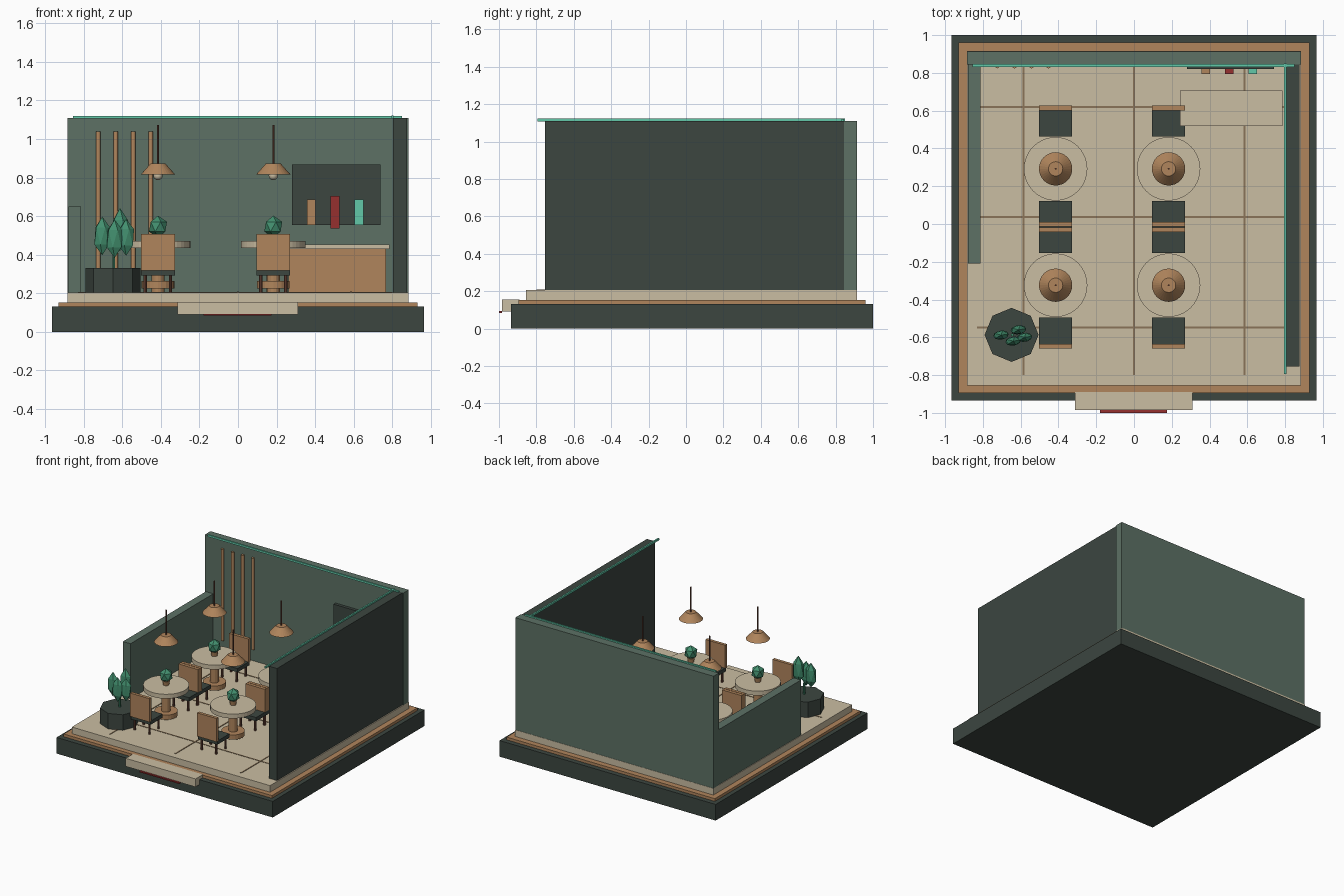
import bpy, math

old = bpy.data.objects.get("Cube")
if old:
    bpy.data.objects.remove(old, do_unlink=True)


def material(name, code):
    """Flat material from an sRGB hex string."""
    rgb = [int(code[i:i + 2], 16) / 255 for i in (0, 2, 4)]
    col = [c / 12.92 if c < 0.04045 else ((c + 0.055) / 1.055) ** 2.4 for c in rgb] + [1]
    m = bpy.data.materials.new(name)
    m.use_nodes = True
    m.diffuse_color = col
    m.node_tree.nodes["Principled BSDF"].inputs["Base Color"].default_value = col
    return m


DARK = material("charcoal green", "3C4640")
GREEN = material("wall green", "5D7165")
CREAM = material("cream stone", "CABDA2")
COPPER = material("copper wood", "B0855C")
BROWN = material("dark brown", "70483A")
JOINT = material("floor joint", "8A7459")
MINT = material("mint glow", "62C9A9")
RED = material("deep red", "96302F")
LEAF = material("leaf green", "43906F")


def finish(name, mat):
    o = bpy.context.object
    o.name = name
    o.data.materials.append(mat)
    return o


def box(name, mat, x0, x1, y0, y1, z0, z1):
    bpy.ops.mesh.primitive_cube_add(size=1, location=((x0 + x1) / 2, (y0 + y1) / 2, (z0 + z1) / 2))
    o = finish(name, mat)
    o.scale = (x1 - x0, y1 - y0, z1 - z0)
    return o


def cone(name, mat, x, y, z0, z1, r0, r1=None, sides=24, turn=0):
    bpy.ops.mesh.primitive_cone_add(vertices=sides, radius1=r0, radius2=r0 if r1 is None else r1,
                                    depth=z1 - z0, location=(x, y, (z0 + z1) / 2), rotation=(0, 0, turn))
    return finish(name, mat)


def gem(name, mat, x, y, z, sx, sy, sz, turn=0):
    bpy.ops.mesh.primitive_ico_sphere_add(subdivisions=1, radius=1, location=(x, y, z), rotation=(0, 0, turn))
    o = finish(name, mat)
    o.scale = (sx, sy, sz)
    return o


FLOOR = 0.205

# Stepped platform
box("base_plinth", DARK, -0.965, 0.965, -0.935, 1.0, 0, 0.13)
box("copper_trim", COPPER, -0.93, 0.93, -0.895, 0.96, 0.13, 0.152)
box("floor_slab", CREAM, -0.885, 0.885, -0.855, 0.915, 0.152, FLOOR)
box("entry_step", CREAM, -0.313, 0.31, -0.985, -0.89, 0.09, 0.155)
box("step_strip", RED, -0.18, 0.175, -1.0, -0.983, 0.084, 0.093)

# Floor joints
for v in (-0.585, 0, 0.585):
    box("floor_joint_long", JOINT, v - 0.005, v + 0.005, -0.8, 0.83, FLOOR, FLOOR + 0.003)
for v in (-0.547, 0.037, 0.62):
    box("floor_joint_cross", JOINT, -0.83, 0.8, v - 0.005, v + 0.005, FLOOR, FLOOR + 0.0025)

# Walls and glowing edge strips
box("back_wall", GREEN, -0.885, 0.885, 0.845, 0.913, FLOOR, 1.11)
box("left_wall", DARK, 0.805, 0.877, -0.755, 0.846, FLOOR, 1.11)
box("low_wall", GREEN, -0.88, -0.813, -0.21, 0.845, FLOOR, 0.65)
box("back_light_strip", MINT, -0.855, 0.85, 0.832, 0.846, 1.105, 1.12)
box("side_light_strip", MINT, 0.795, 0.807, -0.795, 0.85, 1.107, 1.122)

# Wall slats
for i in range(4):
    cone("wall_slat", COPPER, -0.724 + 0.0907 * i, 0.836, 0.3, 1.04, 0.012, sides=12)

# Display board with three bright panels
box("display_board", DARK, 0.28, 0.74, 0.82, 0.846, 0.553, 0.868)
for x, mat, low, high in ((0.38, COPPER, 0.553, 0.687), (0.504, RED, 0.535, 0.703), (0.628, MINT, 0.553, 0.687)):
    box("display_panel", mat, x - 0.023, x + 0.023, 0.793, 0.821, low, high)

# Service counter
box("counter_body", COPPER, 0.262, 0.767, 0.54, 0.69, FLOOR, 0.43)
box("counter_top", CREAM, 0.243, 0.785, 0.52, 0.706, 0.43, 0.453)


def chair(x, y, side):
    """Chair on the given y side of a table centred at x, y."""
    def part(name, mat, hw, near, far, z0, z1):
        a, b = sorted((y + side * near, y + side * far))
        box(name, mat, x - hw, x + hw, a, b, z0, z1)
    part("chair_seat", DARK, 0.087, 0.17, 0.325, 0.292, 0.322)
    part("chair_back", COPPER, 0.087, 0.31, 0.335, 0.318, 0.507)
    for dx in (-0.065, 0.065):
        for d in (0.19, 0.305):
            cone("chair_leg", BROWN, x + dx, y + side * d, FLOOR, 0.295, 0.009, sides=8)


# Dining sets with hanging lamps
for x in (-0.415, 0.183):
    for y in (0.292, -0.324):
        cone("table_foot", COPPER, x, y, 0.225, 0.263, 0.085)
        cone("table_post", COPPER, x, y, FLOOR, 0.44, 0.034, sides=16)
        cone("table_top", CREAM, x, y, 0.435, 0.47, 0.168, sides=40)
        cone("table_pot", COPPER, x, y, 0.47, 0.505, 0.022, 0.028, sides=12)
        gem("table_plant", LEAF, x, y, 0.545, 0.052, 0.052, 0.057)
        for side in (-1, 1):
            chair(x, y, side)
        cone("lamp_cord", BROWN, x, y, 0.87, 1.073, 0.005, sides=8)
        cone("lamp_shade", COPPER, x, y, 0.817, 0.873, 0.088, 0.038, sides=32)
        bpy.ops.mesh.primitive_uv_sphere_add(segments=16, ring_count=8, radius=0.024, location=(x, y, 0.81))
        finish("lamp_bulb", CREAM)
        bpy.ops.object.shade_smooth_by_angle()

# Corner planter with upright leaves
cone("planter", DARK, -0.648, -0.587, FLOOR, 0.33, 0.143, sides=8)
cone("planter_stem", LEAF, -0.645, -0.587, 0.33, 0.42, 0.008, sides=6)
for x, y, z, h in ((-0.704, -0.588, 0.497, 0.1), (-0.612, -0.56, 0.53, 0.112),
                   (-0.64, -0.62, 0.483, 0.1), (-0.58, -0.6, 0.49, 0.095)):
    gem("planter_leaf", LEAF, x, y, z, 0.046, 0.027, h, math.radians(8))
